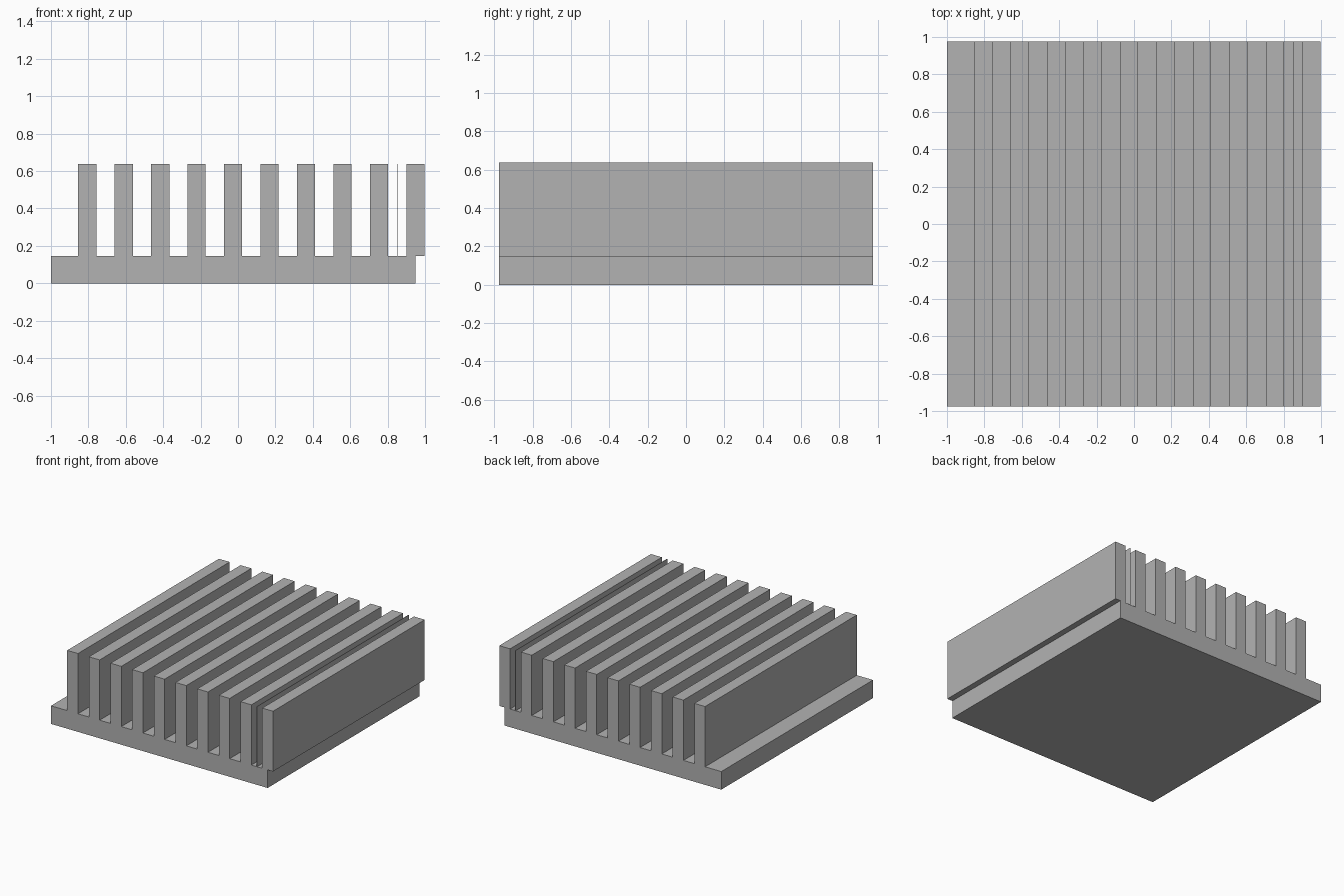
import bpy

old = bpy.data.objects.get("Cube")
if old:
    bpy.data.objects.remove(old, do_unlink=True)

# Overall sizes
DEPTH = 1.95
BASE_TOP, FIN_TOP = 0.147, 0.637
PITCH, FIN_WIDTH, FIN_COUNT = 0.195, 0.097, 10
FIRST_FIN = -0.806

grey = bpy.data.materials.new("metal grey")
grey.use_nodes = True
colour = (0.448, 0.448, 0.448, 1)
grey.diffuse_color = colour
grey.node_tree.nodes["Principled BSDF"].inputs["Base Color"].default_value = colour


def block(name, x_min, x_max, z_min, z_max):
    """Full-depth box between the given x and z limits."""
    bpy.ops.mesh.primitive_cube_add(
        size=1, location=((x_min + x_max) / 2, 0, (z_min + z_max) / 2))
    obj = bpy.context.object
    obj.name = name
    size = (x_max - x_min, DEPTH, z_max - z_min)
    for v in obj.data.vertices:
        v.co = [c * s for c, s in zip(v.co, size)]
    obj.data.materials.append(grey)
    return obj


# Base plate
block("base_plate", -1, 0.949, 0, BASE_TOP)

# Row of cooling fins, the last one overhanging the base
for i in range(FIN_COUNT):
    x = FIRST_FIN + i * PITCH
    block(f"fin_{i + 1}", x - FIN_WIDTH / 2, x + FIN_WIDTH / 2, BASE_TOP, FIN_TOP)

# Very thin sheet standing in the last gap
block("thin_sheet", 0.85, 0.854, BASE_TOP, FIN_TOP)
